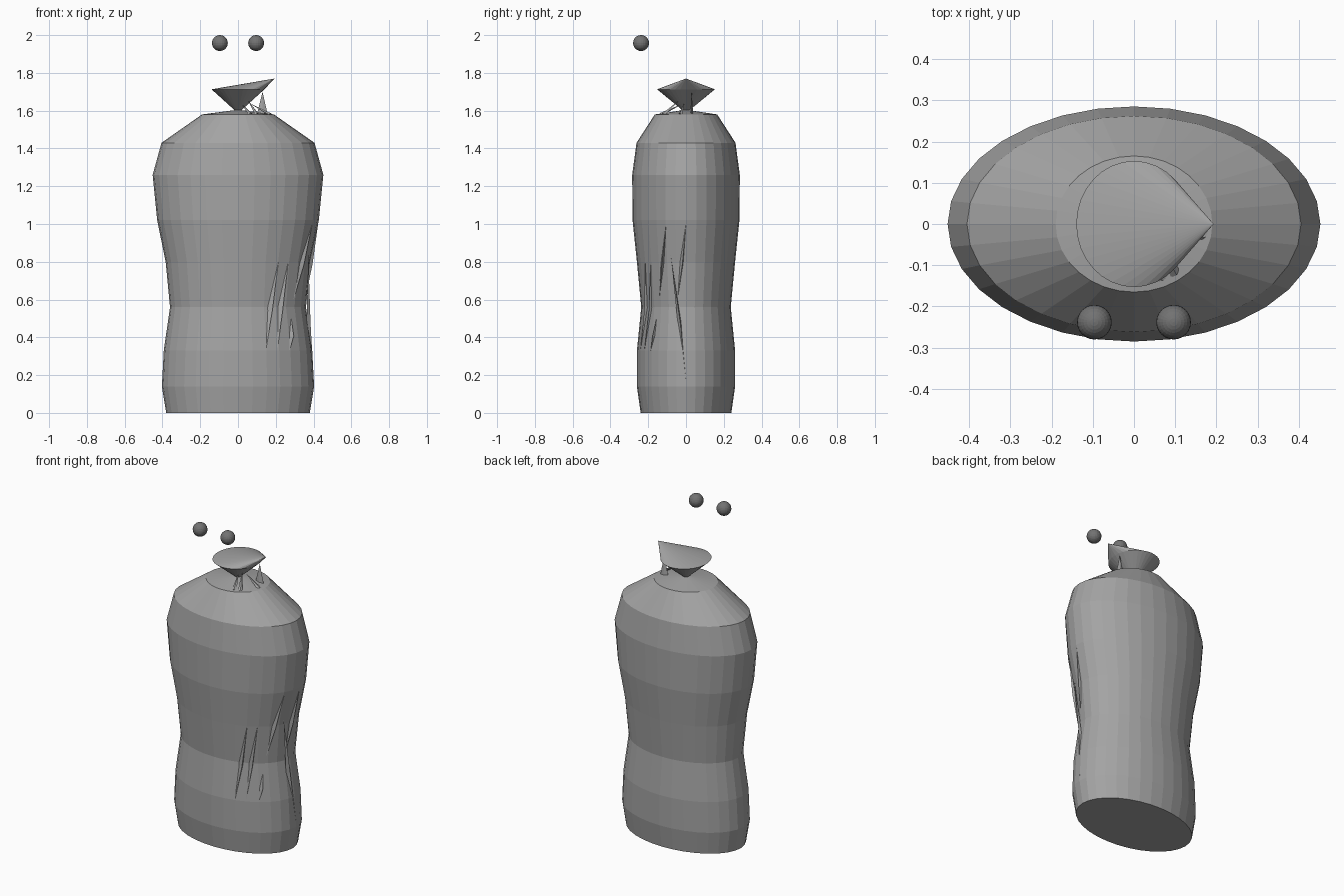
import bpy, bmesh, math
from mathutils import Vector

if "Cube" in bpy.data.objects:
    bpy.data.objects.remove(bpy.data.objects["Cube"])

SEG = 32


def grey(name, level):
    mat = bpy.data.materials.new(name)
    mat.diffuse_color = (level, level, level, 1)
    mat.use_nodes = True
    mat.node_tree.nodes["Principled BSDF"].inputs["Base Color"].default_value = mat.diffuse_color
    return mat


CLOTH = grey("dark_grey", .37)
BALL = grey("darker_grey", .17)


def ring(bm, z, rx, ry):
    return [bm.verts.new((rx * math.cos(i * math.tau / SEG),
                          ry * math.sin(i * math.tau / SEG), z)) for i in range(SEG)]


def bridge(bm, a, b):
    for i in range(SEG):
        j = (i + 1) % SEG
        bm.faces.new((a[i], a[j], b[j], b[i]))


def fan(bm, loop, tip):
    v = bm.verts.new(tip)
    for i in range(SEG):
        bm.faces.new((loop[i], loop[(i + 1) % SEG], v))


def finish(bm, name):
    mesh = bpy.data.meshes.new(name)
    bm.to_mesh(mesh)
    bm.free()
    mesh.materials.append(CLOTH)
    ob = bpy.data.objects.new(name, mesh)
    bpy.context.collection.objects.link(ob)
    return ob


# Oval body lofted from rings (z, x radius, y radius)
profile = [(0, .38, .24), (.14, .403, .26), (.33, .393, .26), (.56, .36, .237),
           (.80, .383, .26), (1.02, .428, .283), (1.26, .452, .285),
           (1.43, .405, .262), (1.58, .19, .165)]
bm = bmesh.new()
rings = [ring(bm, *p) for p in profile]
for a, b in zip(rings, rings[1:]):
    bridge(bm, a, b)
bm.faces.new(rings[0][::-1])
fan(bm, rings[-1], (0, 0, 1.605))
finish(bm, "body")


# Thin slanting creases on the front right of the body
def on_body(z, angle, out=0.0):
    for (z0, x0, y0), (z1, x1, y1) in zip(profile, profile[1:]):
        if z0 <= z <= z1:
            t = (z - z0) / (z1 - z0)
            a = math.radians(angle)
            return Vector(((x0 + t * (x1 - x0) + out) * math.cos(a),
                           (y0 + t * (y1 - y0) + out) * math.sin(a), z))


def crease(name, z_top, a_top, z_low, a_low, width=2.2):
    bm = bmesh.new()
    z_mid, a_mid = z_low + (z_top - z_low) * .45, a_low + (a_top - a_low) * .45
    top, low = [bm.verts.new(on_body(*p)) for p in ((z_top, a_top), (z_low, a_low))]
    left = bm.verts.new(on_body(z_mid, a_mid - width, -.004))
    right = bm.verts.new(on_body(z_mid, a_mid + width, -.004))
    edge = bm.verts.new(on_body(z_mid, a_mid + width * .7, .014))
    for f in ((top, left, edge), (left, low, edge), (edge, low, right), (top, edge, right)):
        bm.faces.new(f)
    finish(bm, name)


for n, c in enumerate([(.80, -56, .33, -68), (.80, -46, .33, -58), (.50, -40, .33, -46),
                       (1.0, -22, .60, -36), (1.0, 0, .62, -10), (.84, -18, .17, 0)]):
    crease("crease_%d" % (n + 1), *c)

# Tied top: funnel with a lopsided peak
bm = bmesh.new()
rim = ring(bm, 1.713, .14, .153)
neck = ring(bm, 1.597, .012, .012)
bridge(bm, neck, rim)
fan(bm, rim, (.193, 0, 1.77))
finish(bm, "gathered_top")


# Thin pulled spikes around the neck
def spike(name, left, right, tip):
    bm = bmesh.new()
    l, r, t = Vector(left), Vector(right), Vector(tip)
    side = (r - l).cross(t - l).normalized() * .008
    mid = (l + r) / 2
    vs = [bm.verts.new(p) for p in (l, mid + side, r, mid - side)]
    top = bm.verts.new(t)
    for i in range(4):
        bm.faces.new((vs[i], vs[(i + 1) % 4], top))
    bm.faces.new(vs[::-1])
    bmesh.ops.recalc_face_normals(bm, faces=bm.faces)
    finish(bm, name)


spike("neck_spike_1", (.10, .03, 1.58), (.157, .03, 1.58), (.13, .03, 1.70))
spike("neck_spike_2", (.055, -.14, 1.58), (.08, -.13, 1.58), (.015, -.01, 1.64))
spike("neck_spike_3", (.09, -.13, 1.58), (.11, -.11, 1.58), (.05, -.03, 1.66))
spike("neck_spike_4", (.16, -.04, 1.58), (.18, -.02, 1.58), (.06, -.01, 1.64))

# Pair of floating balls
for side, label in ((-1, "left"), (1, "right")):
    bpy.ops.mesh.primitive_uv_sphere_add(segments=24, ring_count=14, radius=.042,
                                         location=(side * .096, -.238, 1.958))
    bpy.context.object.name = label + "_ball"
    bpy.context.object.data.materials.append(BALL)
